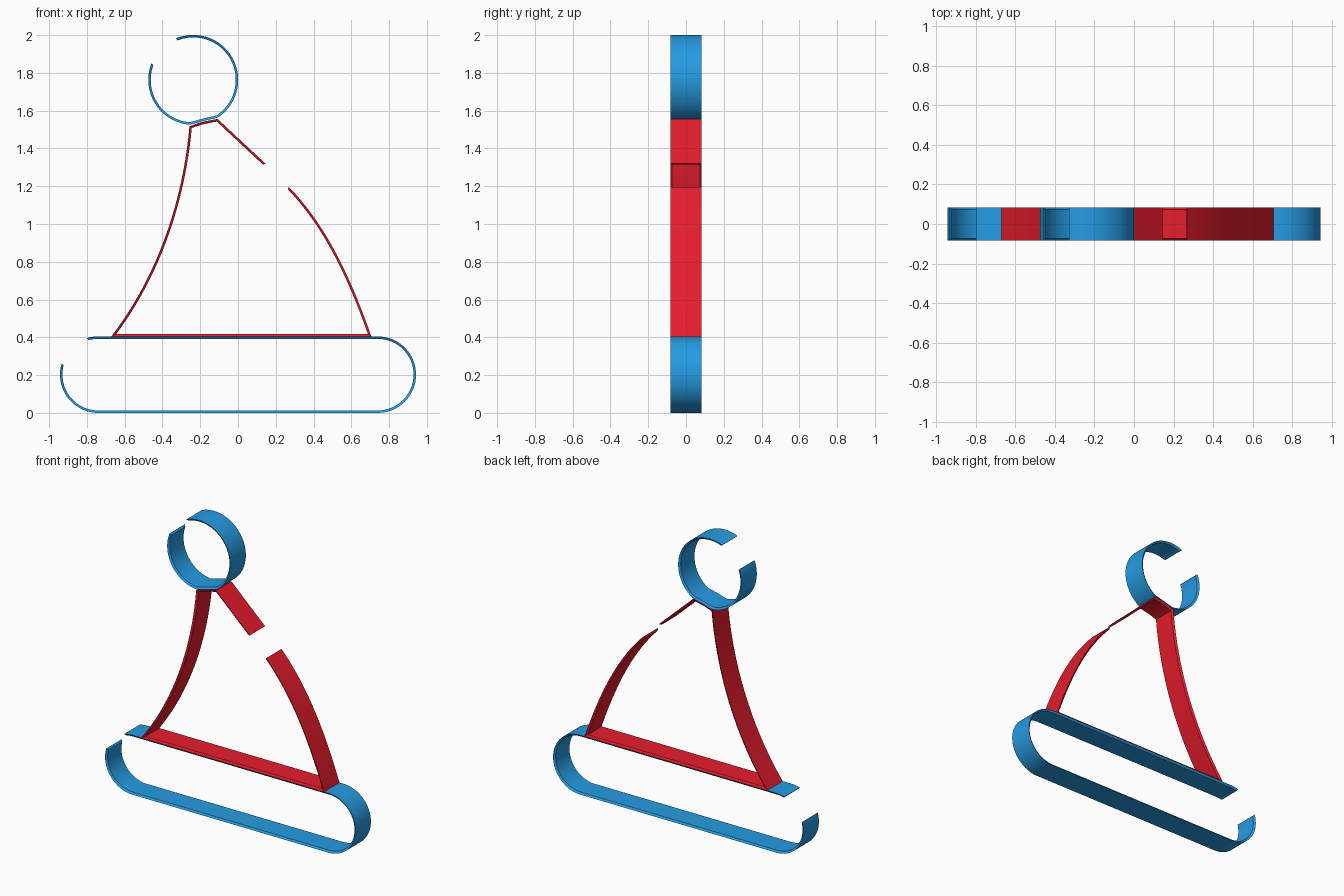
import bpy, bmesh, math
from mathutils import Vector
from mathutils.geometry import interpolate_bezier

if "Cube" in bpy.data.objects:
    bpy.data.objects.remove(bpy.data.objects["Cube"])

T, OUT, INN = 0.013, 0.083, 0.074   # wall thickness, outer and inner half widths


def material(name, rgb):
    m = bpy.data.materials.new(name)
    m.diffuse_color = (*rgb, 1)
    m.use_nodes = True
    m.node_tree.nodes["Principled BSDF"].inputs["Base Color"].default_value = m.diffuse_color
    return m


def arc(cx, cz, r, a0, a1, n):
    angles = [math.radians(a0 + (a1 - a0) * i / n) for i in range(n + 1)]
    return [(cx + r * math.cos(a), cz + r * math.sin(a)) for a in angles]


def bezier(a, b, c, d, n=20):
    return [tuple(p) for p in interpolate_bezier(Vector(a), Vector(b), Vector(c), Vector(d), n)]


def ribbon(name, path, mat):
    """Clockwise x-z outline swept as a thin band with chamfered inner edges."""
    pts = [Vector(p) for p in path]
    last = len(pts) - 1
    bm = bmesh.new()
    rings = []
    for i, p in enumerate(pts):
        d0 = (p - pts[i - 1]).normalized() if i else (pts[1] - p).normalized()
        d1 = (pts[i + 1] - p).normalized() if i < last else d0
        n0, n1 = Vector((d0.y, -d0.x)), Vector((d1.y, -d1.x))
        q = p + (n0 + n1) * (T / (1 + n0.dot(n1)))
        # chamfer the open ends too
        if i == 0:
            q += d1 * 0.007
        elif i == last:
            q -= d0 * 0.007
        rings.append([bm.verts.new(v) for v in (
            (p.x, -OUT, p.y), (p.x, OUT, p.y), (q.x, INN, q.y), (q.x, -INN, q.y))])
    for a, b in zip(rings, rings[1:]):
        for k in range(4):
            j = (k + 1) % 4
            bm.faces.new((a[k], a[j], b[j], b[k]))
    bm.faces.new(rings[0])
    bm.faces.new(rings[-1])
    bmesh.ops.recalc_face_normals(bm, faces=bm.faces)
    me = bpy.data.meshes.new(name)
    bm.to_mesh(me)
    bm.free()
    me.materials.append(mat)
    ob = bpy.data.objects.new(name, me)
    bpy.context.collection.objects.link(ob)
    bpy.context.view_layer.objects.active = ob
    ob.select_set(True)
    bpy.ops.object.shade_smooth_by_angle(angle=math.radians(25))
    ob.select_set(False)


blue = material("blue", (0.019, 0.33, 0.76))
red = material("red", (0.80, 0.012, 0.026))

# Brim: rounded bar outline, open at the upper left
ribbon("hat_brim",
       arc(-0.74, 0.2025, 0.2025, 107, 90, 4)
       + arc(0.74, 0.2025, 0.2025, 90, -90, 32)
       + arc(-0.74, 0.2025, 0.2025, -90, -197, 20), blue)

# Pompom: ring with a dented bottom, open at the upper left
ribbon("hat_pompom",
       arc(-0.237, 1.763, 0.238, 113, -57, 36)
       + bezier((-0.108, 1.562), (-0.15, 1.553), (-0.2, 1.544), (-0.25, 1.524), 8)[1:-1]
       + arc(-0.237, 1.763, 0.238, -95, -202, 24), blue)

# Hat body: curved cone outline, open on the right slope
ribbon("hat_body",
       bezier((0.269, 1.197), (0.475, 0.985), (0.602, 0.70), (0.706, 0.405))
       + bezier((-0.67, 0.405), (-0.415, 0.74), (-0.29, 1.14), (-0.257, 1.517))
       + bezier((-0.257, 1.517), (-0.2, 1.541), (-0.15, 1.549), (-0.108, 1.556), 8)[1:]
       + [(0.146, 1.319)], red)
